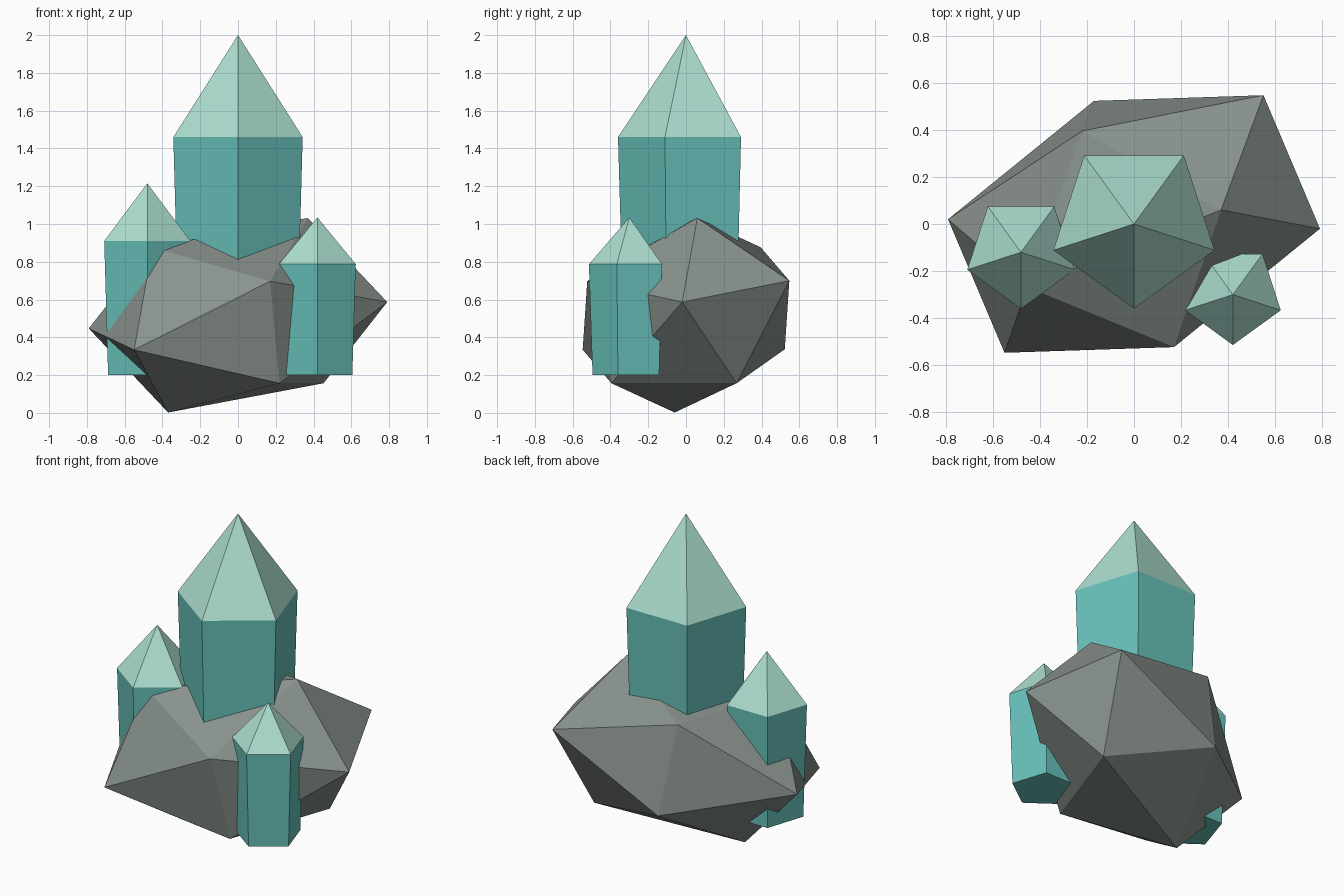
import bpy, bmesh
from math import cos, sin, pi

if "Cube" in bpy.data.objects:
    bpy.data.objects.remove(bpy.data.objects["Cube"])


def material(name, rgb):
    m = bpy.data.materials.new(name)
    m.diffuse_color = (*rgb, 1)
    m.use_nodes = True
    m.node_tree.nodes["Principled BSDF"].inputs["Base Color"].default_value = m.diffuse_color
    return m


rock_mat = material("rock_grey", (0.25, 0.29, 0.265))
shaft_mat = material("crystal_teal", (0.14, 0.54, 0.5))
tip_mat = material("crystal_tip", (0.42, 0.74, 0.63))


def finish(bm, name, mats):
    bmesh.ops.recalc_face_normals(bm, faces=bm.faces)
    mesh = bpy.data.meshes.new(name)
    bm.to_mesh(mesh)
    bm.free()
    for m in mats:
        mesh.materials.append(m)
    ob = bpy.data.objects.new(name, mesh)
    bpy.context.collection.objects.link(ob)
    return ob


def crystal(name, x, y, radius, base, shoulder, top):
    """Five-sided shaft, slightly narrower at the foot, with a pointed tip."""
    bm = bmesh.new()

    def ring(r, z):
        return [bm.verts.new((x + r * cos(a), y + r * sin(a), z))
                for a in (-pi / 2 + k * 2 * pi / 5 for k in range(5))]

    low, high = ring(radius * 0.91, base), ring(radius, shoulder)
    apex = bm.verts.new((x, y, top))
    bm.faces.new(low[::-1])
    for i in range(5):
        j = (i + 1) % 5
        bm.faces.new((low[i], low[j], high[j], high[i]))
        bm.faces.new((high[i], high[j], apex)).material_index = 1
    return finish(bm, name, (shaft_mat, tip_mat))


# Rock: a tilted, stretched icosahedron, point-symmetric about its centre
bm = bmesh.new()
half = [(0.79, -0.02, 0.07), (0.55, 0.547, 0.183), (0.37, 0.06, 0.515),
        (-0.22, 0.395, 0.36), (0.17, -0.523, 0.18), (-0.453, -0.268, 0.36)]
for px, py, pz in half:
    for s in (1, -1):
        bm.verts.new((s * px, s * py, 0.517 + s * pz))
bmesh.ops.convex_hull(bm, input=bm.verts)
finish(bm, "rock_base", (rock_mat,))

# Crystals growing out of the rock
crystal("large_crystal", 0, 0, 0.36, 0.35, 1.46, 2.0)
crystal("left_crystal", -0.48, -0.12, 0.24, 0.2, 0.91, 1.215)
crystal("right_crystal", 0.42, -0.3, 0.214, 0.2, 0.787, 1.035)
